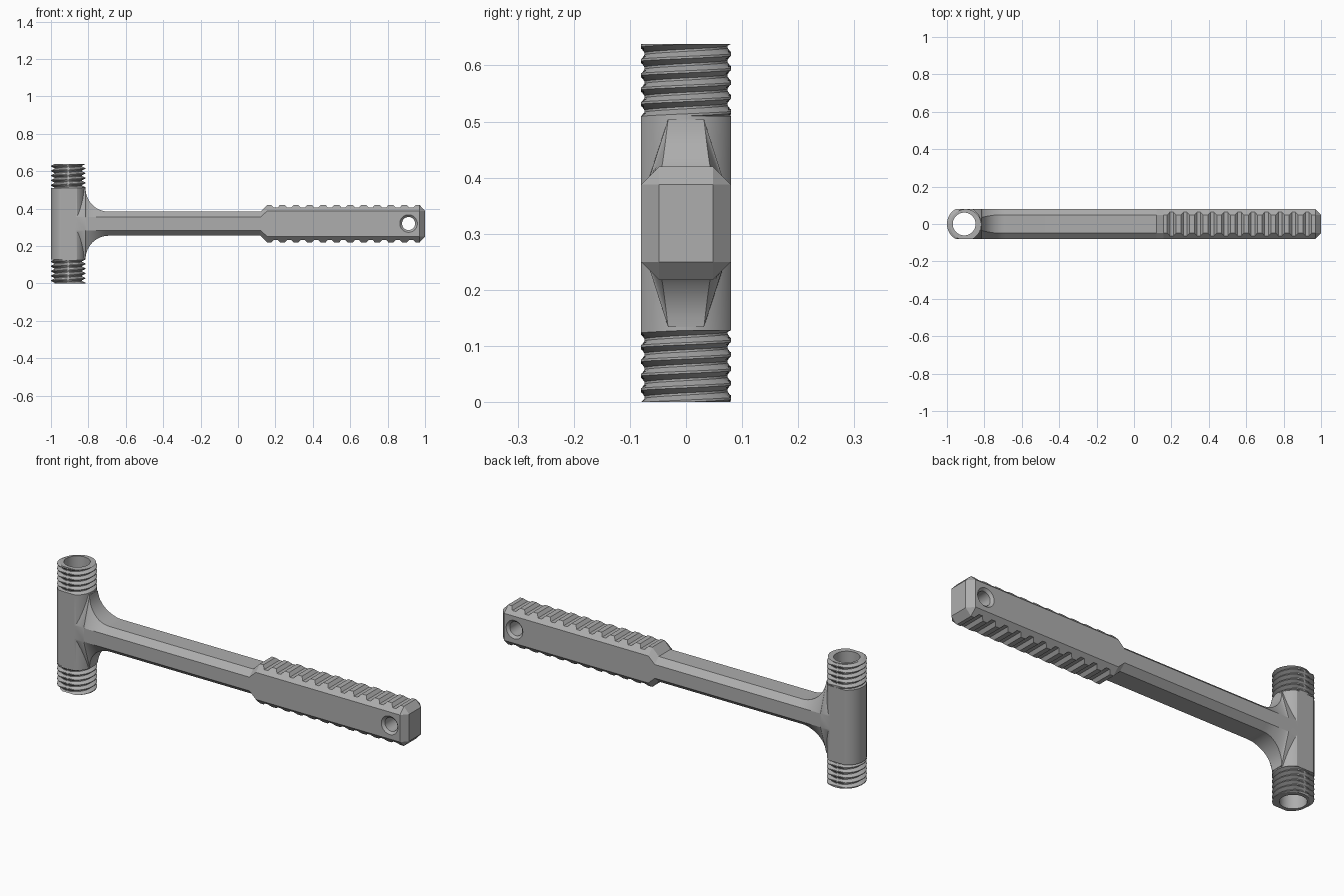
import bpy, bmesh, math

cube = bpy.data.objects.get("Cube")
if cube:
    bpy.data.objects.remove(cube)

HEAD_X, MID_Z, HALF_Y = -0.908, 0.319, 0.08
R, BORE, HEIGHT, THREAD = 0.092, 0.061, 0.638, 0.128

grey = bpy.data.materials.new("plain grey")
grey.use_nodes = True
grey.diffuse_color = (0.42, 0.42, 0.42, 1)
grey.node_tree.nodes["Principled BSDF"].inputs["Base Color"].default_value = grey.diffuse_color


def loft(name, rings, close=False):
    """Skin a list of rings; close joins the last ring to the first, otherwise cap the ends."""
    bm = bmesh.new()
    vs = [[bm.verts.new(p) for p in ring] for ring in rings]
    n = len(vs[0])
    for a, b in zip(vs, vs[1:] + vs[:1] if close else vs[1:]):
        for i in range(n if not close else n - 1):
            j = (i + 1) % n
            bm.faces.new((a[i], a[j], b[j], b[i]))
    if not close:
        bm.faces.new(vs[0])
        bm.faces.new(vs[-1])
    bmesh.ops.remove_doubles(bm, verts=bm.verts, dist=1e-5)
    bmesh.ops.recalc_face_normals(bm, faces=bm.faces)
    me = bpy.data.meshes.new(name)
    bm.to_mesh(me)
    bm.free()
    me.materials.append(grey)
    ob = bpy.data.objects.new(name, me)
    bpy.context.collection.objects.link(ob)
    return ob


def boolean(target, tool, op):
    mod = target.modifiers.new(op, "BOOLEAN")
    mod.operation, mod.object, mod.solver = op, tool, "EXACT"
    select(target)
    bpy.ops.object.modifier_apply(modifier=mod.name)
    bpy.data.objects.remove(tool)


def select(ob):
    bpy.ops.object.select_all(action="DESELECT")
    ob.select_set(True)
    bpy.context.view_layer.objects.active = ob


def on_head(angle, r, z):
    """Point on the head, with the round flattened front and back."""
    y = max(-HALF_Y, min(HALF_Y, r * math.sin(angle)))
    return (HEAD_X + r * math.cos(angle), y, z)


def circle(n):
    return [2 * math.pi * i / n for i in range(n)]


# Arm: one loft of octagons (x, half height, top half width, side half height)
stations = [(-0.89, 0.19, 0.032, 0.035)]
for k in range(13):
    a = math.radians(88 * (1 - k / 12))
    t = k / 12
    stations.append((-0.69 - 0.125 * math.sin(a), 0.189 - 0.125 * math.cos(a),
                     0.032 + 0.016 * min(1, 1.4 * t), 0.035))
stations += [(0.12, 0.064, 0.048, 0.035), (0.157, 0.101, 0.048, 0.069),
             (0.97, 0.101, 0.048, 0.069)]


def octagon(x, h, w, s, y=HALF_Y):
    quarter = [(y, s), (w, h)]
    pts = quarter + [(-a, b) for a, b in quarter[::-1]]
    pts += [(-a, -b) for a, b in pts]
    return [(x, a, MID_Z + b) for a, b in pts]


rings = [octagon(*st) for st in stations]
rings.append(octagon(1.0, 0.069, 0.048, 0.069, 0.048))
body = loft("handle_and_head", rings)

# Grip grooves across the top and bottom of the handle
for k in range(11):
    c = 0.165 + 0.0725 * (k + 0.5)
    for side in (1, -1):
        prof = [(-0.01, 0.086), (0.01, 0.086), (0.0375, 0.116), (-0.0375, 0.116)]
        cutter = loft("groove_cutter", [[(c + x, y, MID_Z + side * z) for x, z in prof]
                                        for y in (-0.1, 0.1)])
        boolean(body, cutter, "DIFFERENCE")

# Countersunk hanging hole
hole = [(0.057, -0.09), (0.035, -0.068), (0.035, 0.068), (0.057, 0.09)]
boolean(body, loft("hole_cutter", [[(0.912 + r * math.cos(a), y, 0.32 + r * math.sin(a))
                                    for a in circle(40)] for r, y in hole]), "DIFFERENCE")

# Middle of the head, joined to the arm and bored through
barrel = loft("barrel", [[on_head(a, R, z) for a in circle(96)]
                         for z in (THREAD, HEIGHT - THREAD)])
boolean(body, barrel, "UNION")
boolean(body, loft("bore_cutter", [[on_head(a, BORE, z) for a in circle(96)]
                                   for z in (0.05, HEIGHT - 0.05)]), "DIFFERENCE")

# Threaded ends: helical rows clamped to the length of the thread
PITCH, ROOT = THREAD / 5, 0.074
MARKS = (0, 0.15, 0.5, 0.65)


def thread_radius(turn):
    f = turn % 1
    if f < 0.15:
        return R
    if f < 0.5:
        return R + (ROOT - R) * (f - 0.15) / 0.35
    return ROOT if f < 0.65 else ROOT + (R - ROOT) * (f - 0.65) / 0.35


def thread(name, z0):
    n = 96
    angles = [2 * math.pi * i / n for i in range(n + 1)]
    rows = [[on_head(a, BORE, z0) for a in angles]]
    for turn in range(-1, 6):
        for m in MARKS:
            row = []
            for i, a in enumerate(angles):
                z = (turn + m + i / n) * PITCH
                inside = max(0, min(THREAD, z))
                r = thread_radius((inside / PITCH - i / n) if inside != z else m)
                row.append(on_head(a, r, z0 + inside))
            rows.append(row)
    rows.append([on_head(a, BORE, z0 + THREAD) for a in angles])
    return loft(name, rows, close=True)


parts = [body, thread("lower_thread", 0), thread("upper_thread", HEIGHT - THREAD)]
for ob in parts:
    select(ob)
    bpy.ops.object.shade_smooth_by_angle(angle=math.radians(22))
